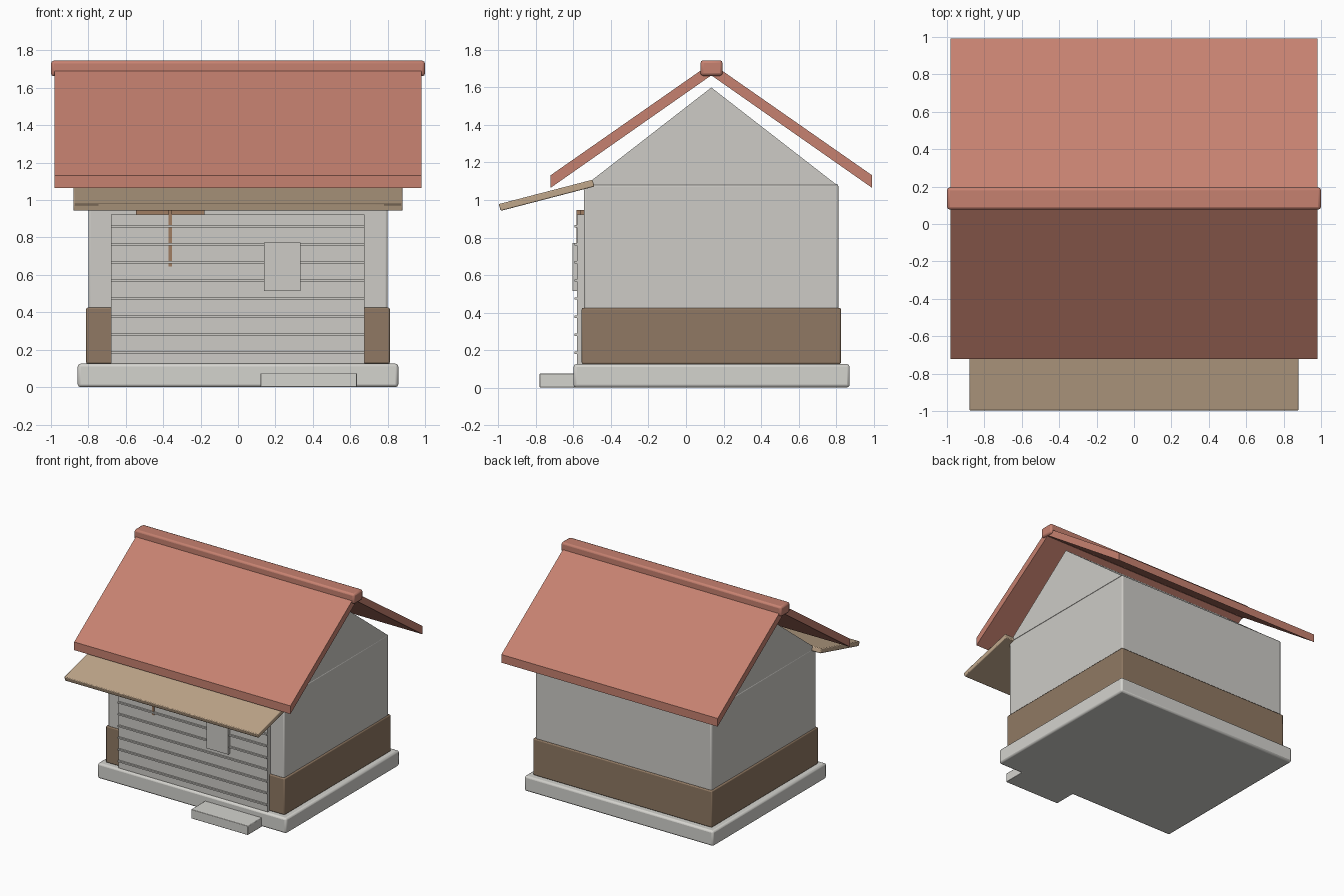
import bpy
import bmesh

if "Cube" in bpy.data.objects:
    bpy.data.objects.remove(bpy.data.objects["Cube"])


def material(name, rgb):
    lin = [c / 12.92 if c <= 0.04045 else ((c + 0.055) / 1.055) ** 2.4
           for c in (v / 255 for v in rgb)]
    m = bpy.data.materials.new(name)
    m.diffuse_color = (*lin, 1)
    m.use_nodes = True
    m.node_tree.nodes["Principled BSDF"].inputs["Base Color"].default_value = m.diffuse_color
    return m


WALL = material("wall_grey", (205, 203, 198))
STONE = material("stone_grey", (212, 211, 206))
ROOF = material("roof_terracotta", (198, 129, 112))
TAN = material("awning_tan", (192, 167, 139))
BROWN = material("panel_brown", (144, 121, 99))
TIMBER = material("window_timber", (160, 125, 98))


def extrude_x(name, profile, x0, x1, mat, bevel=0.0):
    """Solid made from a closed (y, z) profile swept from x0 to x1."""
    bm = bmesh.new()
    face = bm.faces.new([bm.verts.new((x0, y, z)) for y, z in profile])
    res = bmesh.ops.extrude_face_region(bm, geom=[face])
    verts = [g for g in res["geom"] if isinstance(g, bmesh.types.BMVert)]
    bmesh.ops.translate(bm, verts=verts, vec=(x1 - x0, 0, 0))
    bmesh.ops.recalc_face_normals(bm, faces=bm.faces[:])
    mesh = bpy.data.meshes.new(name)
    bm.to_mesh(mesh)
    bm.free()
    mesh.materials.append(mat)
    ob = bpy.data.objects.new(name, mesh)
    bpy.context.collection.objects.link(ob)
    if bevel:
        mod = ob.modifiers.new("soft_edges", "BEVEL")
        mod.width = bevel
        mod.segments = 2
    return ob


def box(name, x, y, z, mat, bevel=0.0):
    prof = [(y[0], z[0]), (y[1], z[0]), (y[1], z[1]), (y[0], z[1])]
    return extrude_x(name, prof, x[0], x[1], mat, bevel)


# Foundation and doorstep
box("foundation", (-0.857, 0.857), (-0.6, 0.873), (0, 0.125), STONE, 0.015)
box("doorstep", (0.12, 0.635), (-0.78, -0.58), (0, 0.075), STONE, 0.004)

# Walls, lower cladding and gable
box("walls", (-0.8, 0.8), (-0.545, 0.813), (0.12, 1.085), WALL, 0.012)
box("lower_cladding", (-0.812, 0.812), (-0.556, 0.826), (0.125, 0.425), BROWN, 0.008)
extrude_x("gable", [(-0.535, 1.08), (0.805, 1.08), (0.135, 1.60)], -0.8, 0.8, WALL)

# Roof slopes, mirrored about the ridge line, and ridge cap
RIDGE_Y = 0.135
for label, side in (("front", -1), ("back", 1)):
    eave = RIDGE_Y + side * 0.857
    extrude_x(label + "_roof_slope",
              [(eave, 1.065), (RIDGE_Y, 1.665), (RIDGE_Y, 1.73), (eave, 1.132)],
              -0.982, 0.982, ROOF)
box("ridge_cap", (-1, 1), (0.077, 0.195), (1.662, 1.745), ROOF, 0.015)

# Sloping awning
extrude_x("awning", [(-0.988, 0.942), (-0.488, 1.072), (-0.499, 1.108), (-0.999, 0.978)],
          -0.88, 0.88, TAN, 0.006)

# Shutter with raised slats
box("shutter", (-0.678, 0.675), (-0.58, -0.545), (0.125, 0.922), WALL)
for i in range(8):
    z = 0.185 + i * 0.0965
    box(f"shutter_slat_{i + 1}", (-0.678, 0.675), (-0.594, -0.575), (z - 0.006, z + 0.006), WALL)

# Notice plate on the shutter
box("notice_plate", (0.138, 0.335), (-0.606, -0.578), (0.515, 0.772), WALL)

# Window frame behind the shutter, and its centre bar
box("window_frame", (-0.545, -0.18), (-0.565, -0.54), (0.645, 0.947), TIMBER)
box("window_centre_bar", (-0.372, -0.354), (-0.585, -0.56), (0.645, 0.947), TIMBER)

# Smooth the rounded edges, keep the corners sharp
bpy.ops.object.select_all(action="DESELECT")
for ob in bpy.context.scene.objects:
    if ob.modifiers:
        ob.select_set(True)
        bpy.context.view_layer.objects.active = ob
bpy.ops.object.shade_smooth_by_angle()
